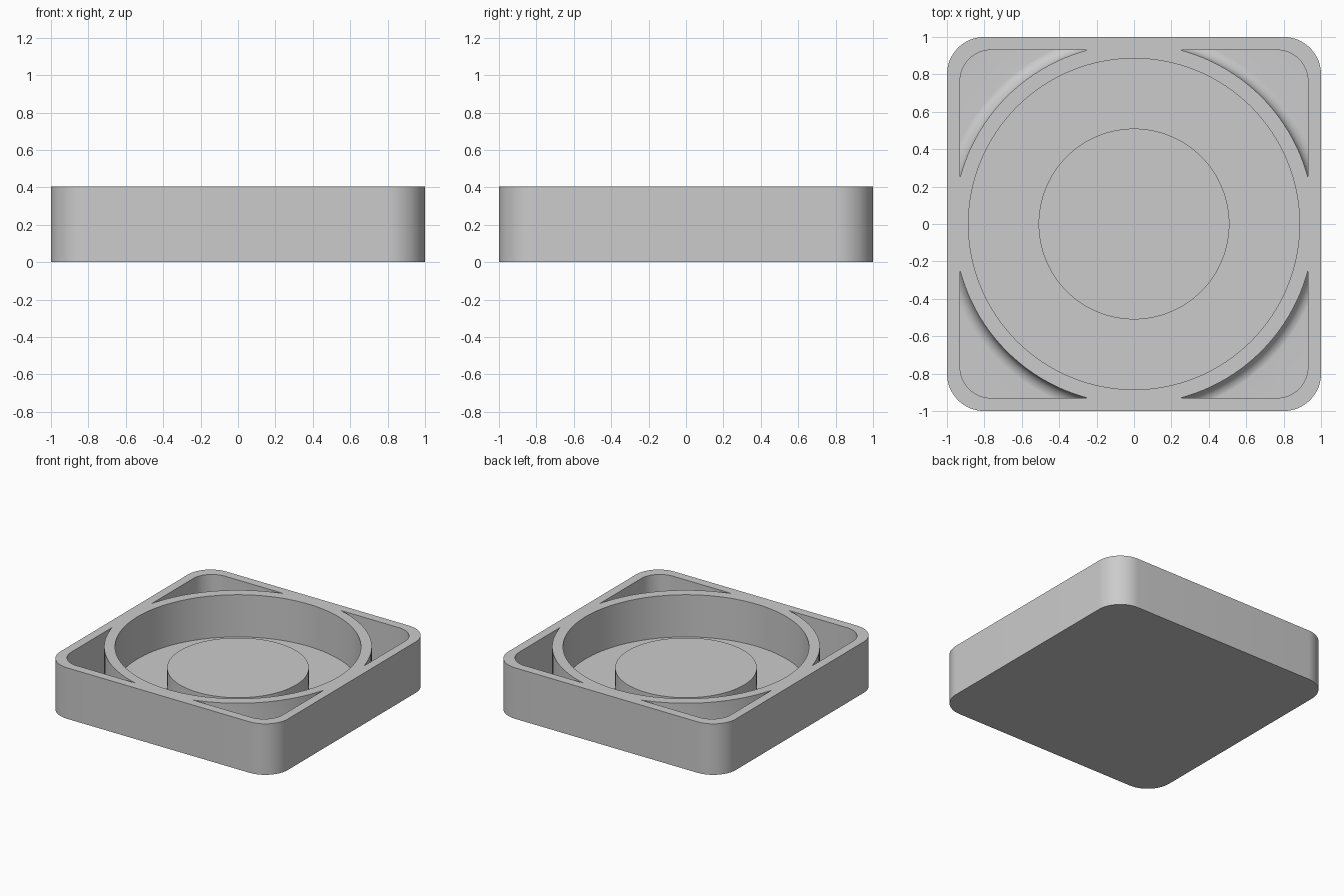
import bpy, bmesh
from math import sin, cos, pi, radians

HEIGHT = 0.405
FLOOR = 0.07
HUB_TOP = 0.238
HUB_R, WELL_R, RING_R = 0.51, 0.885, 0.963
FILLET = 0.07
ABOVE = 0.6

default = bpy.data.objects.get("Cube")
if default:
    bpy.data.objects.remove(default, do_unlink=True)

grey = bpy.data.materials.new("plain grey")
grey.use_nodes = True
grey.diffuse_color = (0.6, 0.6, 0.6, 1)
grey.node_tree.nodes["Principled BSDF"].inputs["Base Color"].default_value = (0.6, 0.6, 0.6, 1)


def finish(bm, name):
    bmesh.ops.remove_doubles(bm, verts=bm.verts, dist=1e-5)
    bmesh.ops.recalc_face_normals(bm, faces=bm.faces)
    mesh = bpy.data.meshes.new(name)
    bm.to_mesh(mesh)
    bm.free()
    mesh.materials.append(grey)
    obj = bpy.data.objects.new(name, mesh)
    bpy.context.collection.objects.link(obj)
    return obj


def rounded_block(name, half, radius, low, high, steps=16):
    """Upright square prism with rounded corners."""
    bm = bmesh.new()
    ring = []
    for quarter, (sx, sy) in enumerate([(1, 1), (-1, 1), (-1, -1), (1, -1)]):
        for i in range(steps + 1):
            a = (quarter + i / steps) * pi / 2
            ring.append(bm.verts.new((sx * (half - radius) + radius * cos(a),
                                      sy * (half - radius) + radius * sin(a), low)))
    base = bm.faces.new(ring)
    top = bmesh.ops.extrude_face_region(bm, geom=[base])["geom"]
    bmesh.ops.translate(bm, vec=(0, 0, high - low),
                        verts=[v for v in top if isinstance(v, bmesh.types.BMVert)])
    return finish(bm, name)


def lathe(name, profile, steps=128):
    """Spin a profile of (radius, height) points about the z axis."""
    bm = bmesh.new()
    verts = [bm.verts.new((r, 0, z)) for r, z in profile]
    edges = [bm.edges.new(pair) for pair in zip(verts, verts[1:])]
    bmesh.ops.spin(bm, geom=verts + edges, cent=(0, 0, 0), axis=(0, 0, 1),
                   angle=2 * pi, steps=steps, use_merge=True)
    return finish(bm, name)


def subtract(target, cutter):
    mod = target.modifiers.new("cut", "BOOLEAN")
    mod.operation = "DIFFERENCE"
    mod.solver = "EXACT"
    mod.object = cutter
    bpy.context.view_layer.objects.active = target
    bpy.ops.object.modifier_apply(modifier=mod.name)
    bpy.data.objects.remove(cutter, do_unlink=True)


# Solid outer block
tray = rounded_block("square_tray", 1.0, 0.2, 0, HEIGHT)

# Four corner pockets, kept clear of the round wall and its base fillet
pockets = rounded_block("pocket_cutter", 0.93, 0.165, FLOOR, ABOVE)
edge = RING_R + FILLET
arc = [(edge - FILLET * sin(a), FLOOR - 0.0005 + FILLET * (1 - cos(a)))
       for a in (i * pi / 20 for i in range(11))]
plug = lathe("round_wall_plug",
             [(0, 0), (edge, 0)] + arc + [(RING_R, ABOVE + 0.1), (0, ABOVE + 0.1)])
subtract(pockets, plug)
subtract(tray, pockets)

# Round well around a lower central hub
well = lathe("well_cutter", [(0, HUB_TOP), (HUB_R, HUB_TOP), (HUB_R, FLOOR),
                             (WELL_R, FLOOR), (WELL_R, ABOVE), (0, ABOVE)])
subtract(tray, well)

# Smooth curved walls, crisp rims
bpy.ops.object.select_all(action="DESELECT")
tray.select_set(True)
bpy.context.view_layer.objects.active = tray
bpy.ops.object.shade_smooth_by_angle(angle=radians(30))
